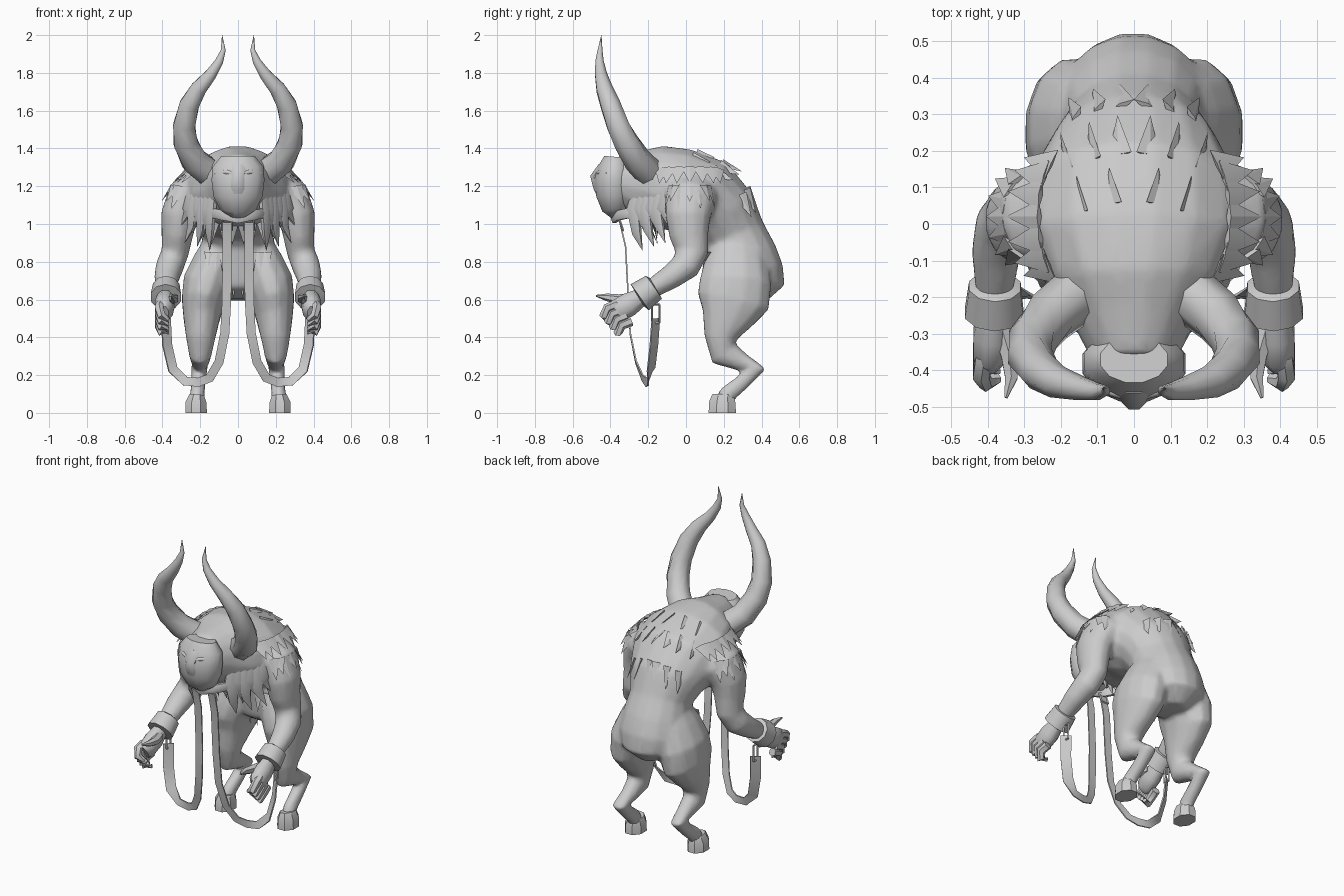
import bpy, bmesh, math
from mathutils import Vector

mat = bpy.data.materials.new("plain_grey")
mat.diffuse_color = (0.6, 0.6, 0.6, 1)


def finish(name, bm, mirror=False, angle=40):
    bmesh.ops.recalc_face_normals(bm, faces=bm.faces)
    me = bpy.data.meshes.new(name)
    bm.to_mesh(me)
    bm.free()
    me.materials.append(mat)
    for p in me.polygons:
        p.use_smooth = True
    me.set_sharp_from_angle(angle=math.radians(angle))
    ob = bpy.data.objects.new(name, me)
    bpy.context.collection.objects.link(ob)
    if mirror:
        ob.modifiers.new("Mirror", 'MIRROR').use_mirror_merge = False
    return ob


def add_loft(bm, rings, n=10, ref=(1, 0, 0)):
    """Skin elliptical rings (x, y, z, side radius, depth radius) along a path."""
    pts = [Vector(r[:3]) for r in rings]
    loops = []
    for i, r in enumerate(rings):
        t = (pts[min(i + 1, len(pts) - 1)] - pts[max(i - 1, 0)]).normalized()
        u = Vector(ref)
        u = (u - t * u.dot(t)).normalized()
        v = t.cross(u)
        loops.append([bm.verts.new(pts[i] + u * r[3] * math.cos(a) + v * r[-1] * math.sin(a))
                      for a in (2 * math.pi * (k + 0.5) / n for k in range(n))])
    for A, B in zip(loops, loops[1:]):
        for k in range(n):
            bm.faces.new((A[k], A[(k + 1) % n], B[(k + 1) % n], B[k]))
    bm.faces.new(loops[0])
    bm.faces.new(loops[-1])


def loft(name, rings, n=10, ref=(1, 0, 0), mirror=False, angle=50):
    bm = bmesh.new()
    add_loft(bm, rings, n, ref)
    return finish(name, bm, mirror, angle)


def add_tuft(bm, base, tip, width, normal):
    """Flat pointed lock of fur lying along a surface with the given normal."""
    b, t, nrm = Vector(base), Vector(tip), Vector(normal).normalized()
    s = (t - b).cross(nrm).normalized() * width
    v = [bm.verts.new(p) for p in (b - s, b + s, t, b + nrm * 0.008, b - nrm * 0.012)]
    for f in ((0, 3, 2), (3, 1, 2), (1, 4, 2), (4, 0, 2), (0, 4, 3), (4, 1, 3)):
        bm.faces.new([v[i] for i in f])


# Hunched body from pelvis to neck, blended into one skin with the limbs
bm = bmesh.new()
add_loft(bm, [(0, 0.32, 0.60, .08, .11), (0, 0.325, 0.67, .19, .20), (0, 0.315, 0.74, .215, .205),
              (0, 0.29, 0.83, .205, .195), (0, 0.25, 0.94, .19, .175), (0, 0.20, 1.04, .235, .195),
              (0, 0.10, 1.13, .295, .23), (0, -0.03, 1.18, .305, .225), (0, -0.16, 1.20, .245, .22),
              (0, -0.26, 1.22, .175, .175), (0, -0.38, 1.245, .11, .125)], 16)
for s in (-1, 1):
    # Arm from shoulder to wrist
    add_loft(bm, [(s * 0.18, 0.03, 1.20, .10, .14), (s * 0.27, 0.025, 1.14, .115, .14),
                  (s * 0.312, 0.01, 1.04, .10, .122), (s * 0.322, 0.015, 0.94, .085, .106),
                  (s * 0.333, 0.03, 0.85, .075, .09), (s * 0.36, 0.0, 0.78, .076, .08),
                  (s * 0.377, -0.08, 0.72, .069, .066), (s * 0.382, -0.20, 0.645, .05, .05)], 12)
    # Leg with backward hock
    add_loft(bm, [(s * 0.09, 0.27, 0.90, .09, .12), (s * 0.125, 0.265, 0.80, .115, .17),
                  (s * 0.165, 0.262, 0.69, .13, .195), (s * 0.185, 0.25, 0.59, .117, .197),
                  (s * 0.193, 0.218, 0.50, .099, .14), (s * 0.198, 0.185, 0.40, .08, .09),
                  (s * 0.20, 0.20, 0.315, .062, .082), (s * 0.20, 0.30, 0.268, .048, .05),
                  (s * 0.205, 0.375, 0.237, .045, .052), (s * 0.21, 0.29, 0.155, .04, .043),
                  (s * 0.215, 0.22, 0.10, .04, .048), (s * 0.22, 0.20, 0.05, .04, .053)], 12)
body = finish("body_and_limbs", bm, angle=180)
m = body.modifiers.new("Blend", 'REMESH')
m.mode, m.voxel_size, m.use_smooth_shade = 'VOXEL', 0.014, True
m = body.modifiers.new("Soften", 'SMOOTH')
m.factor, m.iterations = 0.5, 6
body.modifiers.new("Simplify", 'DECIMATE').ratio = 0.3

# Head, nose ridge, brows and jaw collar
loft("head", [(0, -0.36, 1.045, .05, .04), (0, -0.372, 1.08, .10, .075), (0, -0.38, 1.15, .135, .098),
              (0, -0.382, 1.23, .145, .107), (0, -0.375, 1.30, .14, .092), (0, -0.37, 1.355, .095, .065)], 12)
loft("nose", [(0, -0.445, 1.31, .05, .02), (0, -0.475, 1.25, .035, .035),
              (0, -0.462, 1.19, .05, .03), (0, -0.425, 1.11, .05, .025)], 8)
loft("brow", [(0.01, -0.474, 1.262, .01), (0.06, -0.458, 1.275, .014), (0.12, -0.415, 1.27, .01)],
     6, (0, 0, 1), True, 80)
loft("jaw_collar", [(0.14 * math.sin(a), -0.24 - 0.14 * math.cos(a), 1.03 + 0.03 * abs(math.sin(a)), .03, .018)
                    for a in (math.radians(d) for d in range(-90, 91, 30))], 6, (0, 0, 1))

# Horns sweeping out, forward and back together
loft("horn", [(0.15, -0.19, 1.27, .08), (0.232, -0.255, 1.335, .075), (0.277, -0.315, 1.43, .069),
              (0.285, -0.36, 1.52, .063), (0.258, -0.40, 1.63, .056), (0.21, -0.432, 1.715, .046),
              (0.145, -0.45, 1.79, .034), (0.10, -0.458, 1.86, .024), (0.078, -0.455, 1.92, .014),
              (0.084, -0.448, 2.0, .001)], 8, (0, 1, 0), True)

# Wrist cuffs
loft("cuff", [(0.38, -0.165, 0.668, .055), (0.38, -0.17, 0.665, .074), (0.382, -0.245, 0.612, .084),
              (0.382, -0.25, 0.609, .05)], 10, mirror=True, angle=45)

# Hands: broad palm, curled fingers and a pointing thumb
bm = bmesh.new()
add_loft(bm, [(0.385, -0.22, 0.625, .04, .045), (0.388, -0.30, 0.575, .055, .068),
              (0.392, -0.36, 0.54, .05, .068), (0.395, -0.385, 0.525, .03, .05)], 8)
for i in range(4):
    y, z = -0.395 + 0.025 * i, 0.575 - 0.03 * i
    add_loft(bm, [(0.41, y + 0.03, z, .026), (0.418, y - 0.02, z - 0.02, .026),
                  (0.405, y - 0.04, z - 0.06, .024), (0.37, y - 0.025, z - 0.08 + 0.008 * i, .014)], 6)
add_loft(bm, [(0.36, -0.29, 0.60, .03), (0.34, -0.36, 0.602, .026),
              (0.335, -0.42, 0.612, .02), (0.35, -0.475, 0.62, .005)], 6)
finish("hand", bm, True, 50)

# Hooves
loft("hoof", [(0.222, 0.192, 0, .062, .078), (0.222, 0.192, 0.055, .06, .076), (0.218, 0.195, 0.095, .042, .06)],
     8, mirror=True, angle=30)

# Shaggy locks hanging beside the face
bm = bmesh.new()
for i in range(6):
    t = i / 5
    drop = 0.86 + 0.06 * (i % 2) + 0.05 * t
    x, y = 0.13 + 0.12 * t, -0.28 + 0.15 * t
    add_loft(bm, [(x, y + 0.03, 1.22, .03, .012), (x + 0.015, y, 1.08, .042, .02),
                  (x + 0.02, y + 0.02, drop + 0.09, .03, .016), (x + 0.045 * t + 0.02, y + 0.05, drop, .001)],
             6, (0.6, 0.8, 0))
finish("face_locks", bm, True, 60)

# Chest mane under the collar
bm = bmesh.new()
for i in range(4):
    add_tuft(bm, (0.02 + 0.05 * i, -0.22 + 0.02 * i, 1.06), (0.03 + 0.055 * i, -0.15, 0.89 + 0.03 * (i % 2)),
             0.04, (0, -1, 0))
finish("chest_mane", bm, True, 20)

# Shoulder fur fanning out over the arms
bm = bmesh.new()
for i in range(7):
    a = math.radians(-72 + 24 * i)
    c, s = math.cos(a), math.sin(a)
    add_tuft(bm, (0.29 + 0.06 * c, 0.02 + 0.11 * s, 1.20), (0.33 + 0.075 * c, 0.02 + 0.14 * s, 1.08 + 0.04 * (i % 2)),
             0.04, (c, s, 0.5))
    add_tuft(bm, (0.21 + 0.05 * c, 0.02 + 0.15 * s, 1.29 + 0.01 * c), (0.28 + 0.07 * c, 0.02 + 0.17 * s, 1.215),
             0.045, (c, 0.4 * s, 1.2))
finish("shoulder_fur", bm, True, 20)

# Rows of fur down the back
bm = bmesh.new()
for y, z, dy, dz, xs in ((0.06, 1.372, 0.10, -0.015, (0.06, 0.14)), (0.19, 1.325, 0.11, -0.045, (0.04, 0.11, 0.18)),
                         (0.325, 1.195, 0.06, -0.12, (0.035, 0.10, 0.16))):
    for x in xs:
        e = x * x * 1.5
        add_tuft(bm, (x, y - e, z - e), (x * 1.12, y - e + dy, z - e + dz), 0.04, (x * 2, -dz, dy))
finish("back_fur", bm, True, 20)

# Loin fur at the front of the hips
bm = bmesh.new()
add_tuft(bm, (0.02, 0.12, 0.86), (0.025, 0.16, 0.60), 0.035, (0, -1, 0))
for i in range(3):
    add_tuft(bm, (0.07 + 0.04 * i, 0.105 + 0.01 * i, 0.85), (0.08 + 0.04 * i, 0.085, 0.73 + 0.02 * i), 0.03, (0, -1, 0))
finish("loin_fur", bm, True, 20)

# Long straps looping from the chest down and up to the cuffs
path = [(0.058, -0.35, 1.01), (0.058, -0.32, 0.88), (0.06, -0.305, 0.60), (0.07, -0.295, 0.42),
        (0.10, -0.265, 0.27), (0.15, -0.23, 0.185), (0.21, -0.21, 0.162), (0.28, -0.20, 0.168),
        (0.345, -0.185, 0.23), (0.375, -0.17, 0.36), (0.382, -0.16, 0.50)]
bm = bmesh.new()
pts = [Vector(p) for p in path]
rows = []
for i, p in enumerate(pts):
    t = (pts[min(i + 1, len(pts) - 1)] - pts[max(i - 1, 0)]).normalized()
    w = t.cross(Vector((0, 1, 0))).normalized() * 0.024
    if i > 7:
        w += Vector((0, 0.02, 0))
    d = t.cross(w).normalized() * 0.004
    rows.append([bm.verts.new(p + q) for q in (w + d, w - d, -w - d, d - w)])
for A, B in zip(rows, rows[1:]):
    for k in range(4):
        bm.faces.new((A[k], A[(k + 1) % 4], B[(k + 1) % 4], B[k]))
bm.faces.new(rows[0])
bm.faces.new(rows[-1])
finish("strap", bm, True, 40)

# Rectangular buckles at both strap ends
bm = bmesh.new()
for c, u, v in (((0.382, -0.16, 0.525), (0, 0.02, 0), (0, 0, 0.05)),
                ((0.058, -0.345, 1.0), (0.026, 0, 0), (0, -0.012, 0.035))):
    c, u, v = Vector(c), Vector(u), Vector(v)
    q = [c + u + v, c - u + v, c - u - v, c + u - v]
    for k in range(4):
        add_loft(bm, [(*q[k], .006), (*q[(k + 1) % 4], .006)], 4, (0.7, 0.5, 0.3))
finish("buckle", bm, True, 40)
